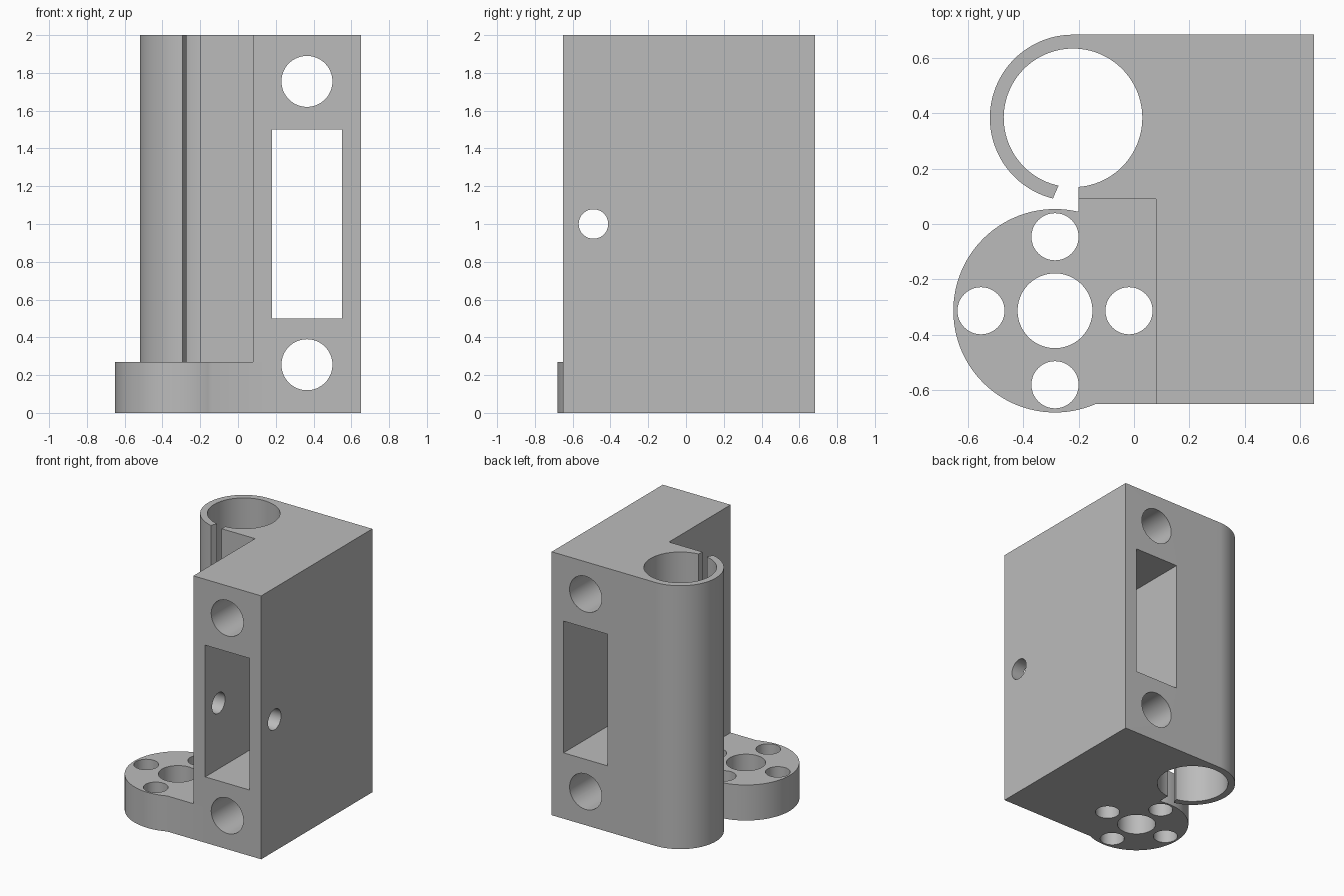
import bpy
import bmesh
from math import cos, sin, radians, pi
from mathutils import Matrix

cube = bpy.data.objects.get("Cube")
if cube:
    bpy.data.objects.remove(cube, do_unlink=True)

grey = bpy.data.materials.new("mid grey")
grey.use_nodes = True
colour = (0.5, 0.5, 0.5, 1)
grey.diffuse_color = colour
grey.node_tree.nodes["Principled BSDF"].inputs["Base Color"].default_value = colour


def arc(cx, cy, r, start, end, n=64):
    """Points along a circular arc, angles in degrees."""
    angles = [radians(start + (end - start) * i / n) for i in range(n + 1)]
    return [(cx + r * cos(a), cy + r * sin(a)) for a in angles]


def link(name, bm):
    bmesh.ops.recalc_face_normals(bm, faces=bm.faces)
    mesh = bpy.data.meshes.new(name)
    bm.to_mesh(mesh)
    bm.free()
    mesh.materials.append(grey)
    obj = bpy.data.objects.new(name, mesh)
    bpy.context.collection.objects.link(obj)
    return obj


def prism(name, outline, height):
    bm = bmesh.new()
    face = bm.faces.new([bm.verts.new((x, y, 0)) for x, y in outline])
    top = bmesh.ops.extrude_face_region(bm, geom=[face])["geom"]
    verts = [v for v in top if isinstance(v, bmesh.types.BMVert)]
    bmesh.ops.translate(bm, vec=(0, 0, height), verts=verts)
    return link(name, bm)


def drill(name, centre, radius, axis):
    bm = bmesh.new()
    turn = {"X": Matrix.Rotation(pi / 2, 4, "Y"),
            "Y": Matrix.Rotation(pi / 2, 4, "X"),
            "Z": Matrix.Identity(4)}[axis]
    bmesh.ops.create_cone(bm, cap_ends=True, segments=64, radius1=radius,
                          radius2=radius, depth=2,
                          matrix=Matrix.Translation(centre) @ turn)
    return link(name, bm)


def combine(target, other, operation):
    """Apply a boolean and discard the helper object."""
    mod = target.modifiers.new("cut", "BOOLEAN")
    mod.operation = operation
    mod.solver = "EXACT"
    mod.object = other
    bpy.context.view_layer.objects.active = target
    bpy.ops.object.modifier_apply(modifier=mod.name)
    bpy.data.objects.remove(other, do_unlink=True)


# Tall block with the split clamp ring, as one profile
ring_x, ring_y = -0.22, 0.383
profile = [(0.08, -0.65), (0.65, -0.65), (0.65, 0.683)]
profile += arc(ring_x, ring_y, 0.3, 90, 256)
profile += arc(ring_x, ring_y, 0.25, 258, -85.4, 96)
profile += [(-0.2, 0.09), (0.08, 0.09)]
bracket = prism("clamp_bracket", profile, 2)

# Round foot flange joined to the block
foot_x, foot_y = -0.285, -0.313
foot_outline = [(0.2, -0.65), (0.2, 0.11), (-0.2, 0.11)]
foot_outline += arc(foot_x, foot_y, 0.367, 76.6, 293.3)
combine(bracket, prism("foot_flange", foot_outline, 0.27), "UNION")

# Flange bore and four screw holes
combine(bracket, drill("bore", (foot_x, foot_y, 0), 0.135, "Z"), "DIFFERENCE")
for i in range(4):
    a = i * pi / 2
    spot = (foot_x + 0.267 * cos(a), foot_y + 0.267 * sin(a), -0.7)
    combine(bracket, drill("screw_hole", spot, 0.085, "Z"), "DIFFERENCE")

# Two round holes and a window running front to back
for z in (0.255, 1.755):
    combine(bracket, drill("mount_hole", (0.365, 0, z), 0.135, "Y"), "DIFFERENCE")
bm = bmesh.new()
bmesh.ops.create_cube(bm, size=1, matrix=Matrix.Translation((0.365, 0, 1))
                      @ Matrix.Diagonal((0.37, 2, 1, 1)))
combine(bracket, link("window", bm), "DIFFERENCE")

# Cross hole through both side walls
combine(bracket, drill("cross_hole", (0.4, -0.49, 1), 0.078, "X"), "DIFFERENCE")

bpy.ops.object.select_all(action="DESELECT")
bracket.select_set(True)
bpy.context.view_layer.objects.active = bracket
bpy.ops.object.shade_smooth_by_angle(angle=radians(30))
